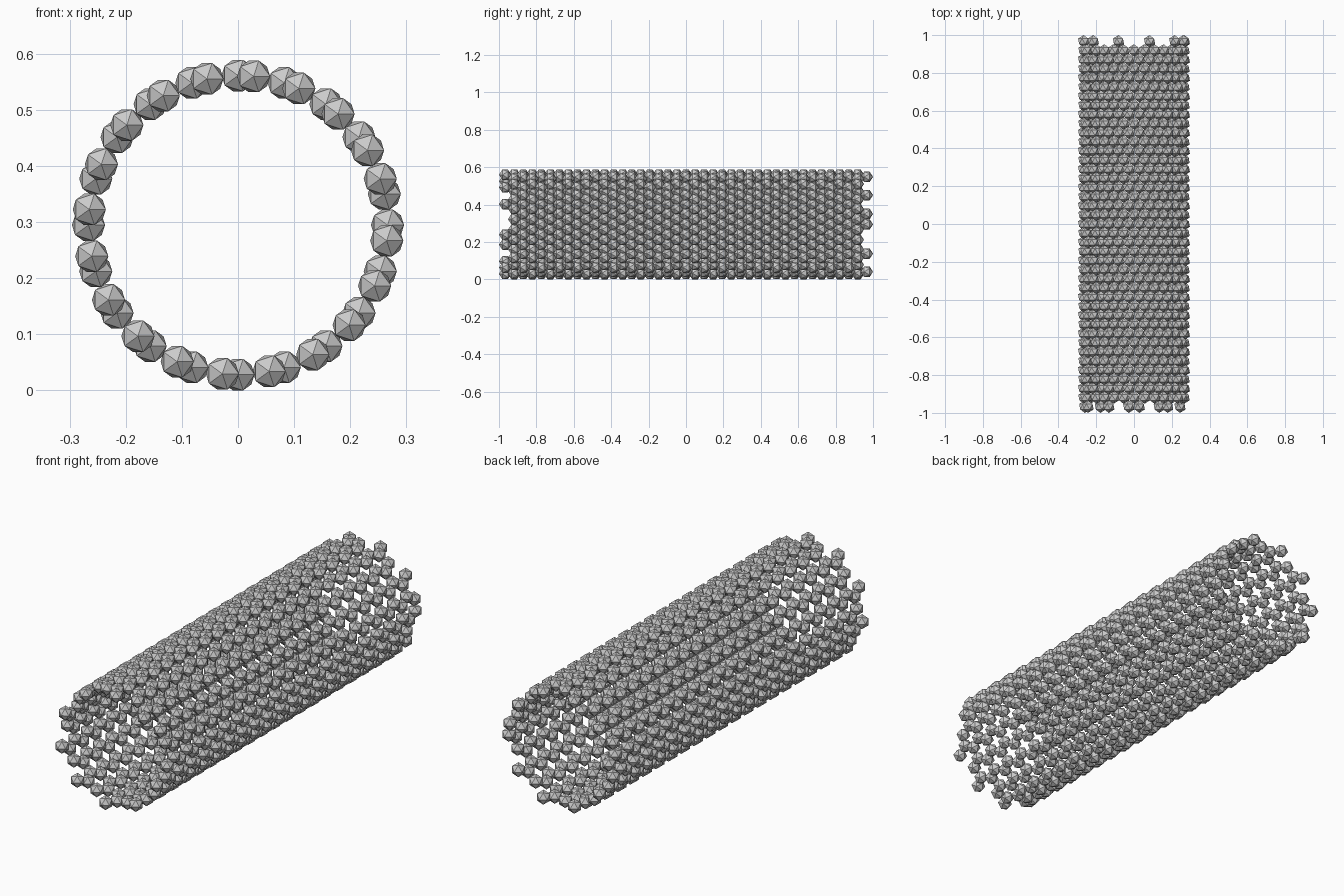
import bpy, bmesh, math
from mathutils import Matrix

if "Cube" in bpy.data.objects:
    bpy.data.objects.remove(bpy.data.objects["Cube"])

TUBE_R = 0.2665      # radius through the ball centres
BALL_R = 0.033       # low-poly ball (20 flat faces)
CENTRE_Z = 0.297
HALF_ROWS = 20       # rows on each side of the middle
STEP = (1.0 - BALL_R) / HALF_ROWS


def ball_angles(row):
    """Pairs of balls 12 degrees apart, every other row turned by 18 degrees."""
    shift = 0 if row % 2 == 0 else 18
    first = [36 * k + shift for k in range(10)]
    second = [36 * k + shift + 12 for k in range(10)]
    if row == -HALF_ROWS:            # ragged front end
        return second[1:]
    if row == HALF_ROWS:             # ragged back end
        return first + second[:1]
    return first + second


# lattice tube of balls, axis along y
bm = bmesh.new()
turn = Matrix.Rotation(math.radians(90), 4, 'X')
for row in range(-HALF_ROWS, HALF_ROWS + 1):
    for deg in ball_angles(row):
        a = math.radians(deg)
        pos = Matrix.Translation((TUBE_R * math.cos(a), row * STEP,
                                  CENTRE_Z + TUBE_R * math.sin(a)))
        bmesh.ops.create_icosphere(bm, subdivisions=1, radius=BALL_R,
                                   matrix=pos @ turn)

# stand exactly on the ground
low = min(v.co.z for v in bm.verts)
bmesh.ops.translate(bm, verts=bm.verts, vec=(0, 0, -low))

mesh = bpy.data.meshes.new("lattice_tube")
bm.to_mesh(mesh)
bm.free()
tube = bpy.data.objects.new("lattice_tube", mesh)
bpy.context.collection.objects.link(tube)
